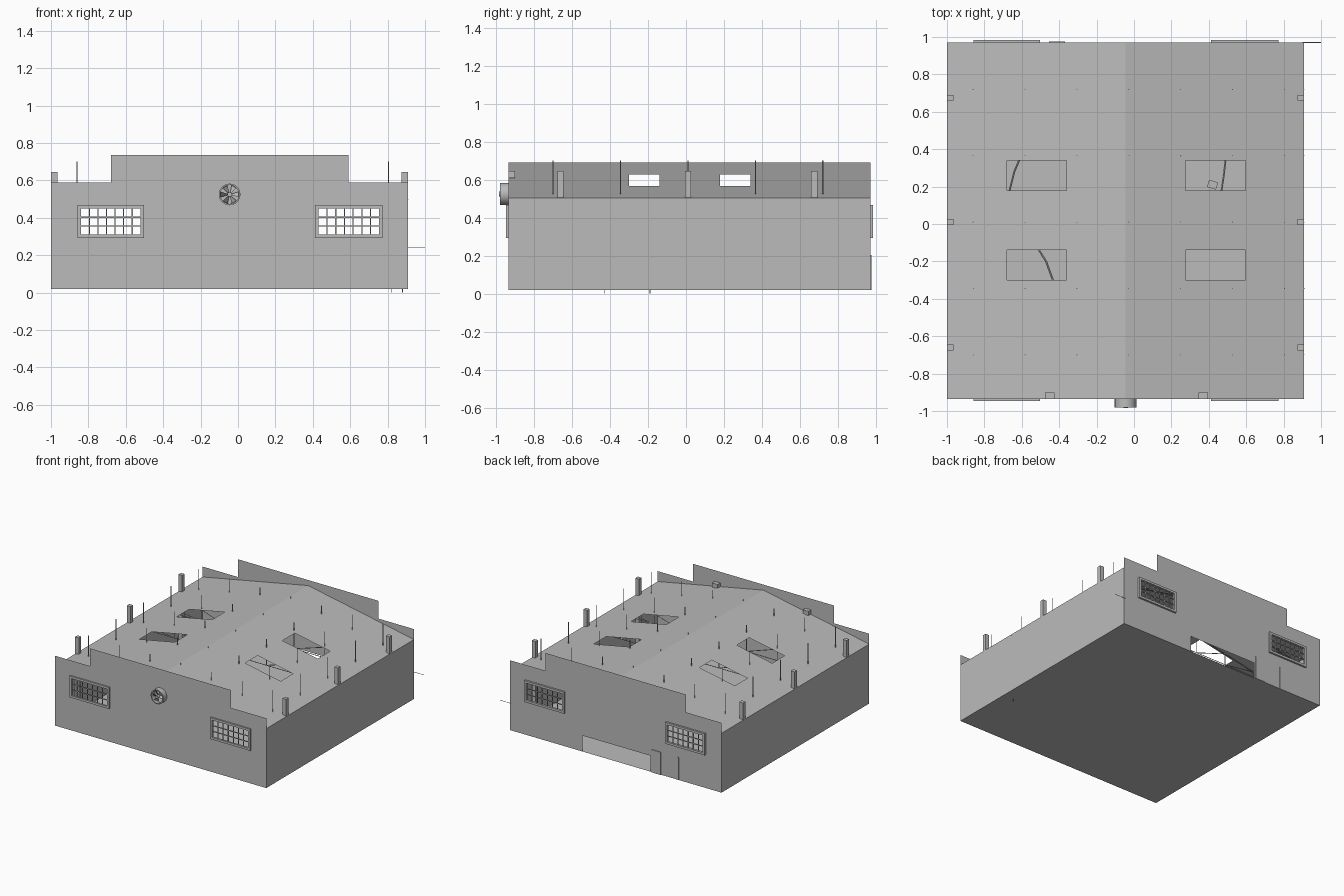
import bpy, bmesh, math
from mathutils import Vector, Matrix

cube = bpy.data.objects.get("Cube")
if cube:
    bpy.data.objects.remove(cube)

grey = bpy.data.materials.new("concrete_grey")
grey.use_nodes = True
COLOUR = (0.5, 0.5, 0.5, 1)
grey.diffuse_color = COLOUR
grey.node_tree.nodes["Principled BSDF"].inputs["Base Color"].default_value = COLOUR

# Main dimensions of the hall
LEFT, RIGHT, FRONT, BACK = -1.0, 0.91, -0.935, 0.97
MID = (LEFT + RIGHT) / 2
FLOOR, EAVE, RIDGE = 0.02, 0.505, 0.69
SLOPE = (RIDGE - EAVE) / (RIGHT - MID)


def roof_z(x):
    return RIDGE - SLOPE * abs(x - MID)


def finish(name, bm):
    mesh = bpy.data.meshes.new(name)
    bm.to_mesh(mesh)
    bm.free()
    mesh.materials.append(grey)
    obj = bpy.data.objects.new(name, mesh)
    bpy.context.collection.objects.link(obj)
    return obj


def rect(a0, a1, b0, b1):
    return [(a0, b0), (a1, b0), (a1, b1), (a0, b1)]


def sheet(name, loops, place, outward):
    """Thin surface from an outline and holes, placed in space."""
    bm = bmesh.new()
    edges = []
    for loop in loops:
        vs = [bm.verts.new(place(*p)) for p in loop]
        edges += [bm.edges.new((v, vs[i - 1])) for i, v in enumerate(vs)]
    bmesh.ops.triangle_fill(bm, use_beauty=True, edges=edges, normal=outward)
    bm.normal_update()
    for f in bm.faces:
        if f.normal.dot(Vector(outward)) < 0:
            f.normal_flip()
    return finish(name, bm)


def add_box(bm, x0, x1, y0, y1, z0, z1):
    size = Matrix.Diagonal((x1 - x0, y1 - y0, z1 - z0, 1))
    centre = Vector((x0 + x1, y0 + y1, z0 + z1)) / 2
    bmesh.ops.create_cube(bm, size=1, matrix=Matrix.Translation(centre) @ size)


def box(name, *bounds):
    bm = bmesh.new()
    add_box(bm, *bounds)
    return finish(name, bm)


def add_rod(bm, a, b, r=0.003, sides=4):
    a, b = Vector(a), Vector(b)
    turn = (b - a).to_track_quat('Z', 'Y').to_matrix().to_4x4()
    bmesh.ops.create_cone(bm, cap_ends=True, segments=sides, radius1=r, radius2=r,
                          depth=(b - a).length,
                          matrix=Matrix.Translation((a + b) / 2) @ turn)


# Gable walls with stepped parapets and window openings
windows = [(-0.84, -0.52), (0.43, 0.755)]
SILL, HEAD = 0.31, 0.45
parapet = [(LEFT, FLOOR), (RIGHT, FLOOR), (RIGHT, 0.59), (0.59, 0.59),
           (0.59, 0.735), (-0.68, 0.735), (-0.68, 0.59), (LEFT, 0.59)]
holes = [rect(a, b, SILL, HEAD) for a, b in windows]
sheet("front_wall", [parapet] + holes, lambda x, z: (x, FRONT, z), (0, -1, 0))
gate = [(-0.36, FLOOR), (-0.36, 0.15), (0.255, 0.15), (0.255, FLOOR)]
sheet("back_wall", [parapet[:1] + gate + parapet[1:]] + holes,
      lambda x, z: (x, BACK, z), (0, 1, 0))

# Side walls and floor
for name, x, d in (("right_wall", LEFT, -1), ("left_wall", RIGHT, 1)):
    sheet(name, [rect(FRONT, BACK, FLOOR, EAVE)], lambda y, z: (x, y, z), (d, 0, 0))
sheet("floor", [rect(LEFT, RIGHT, FRONT, BACK)], lambda x, y: (x, y, FLOOR), (0, 0, -1))

# Roof slopes with skylight openings
for name, edge, a, b in (("right_roof", LEFT, -0.68, -0.36), ("left_roof", RIGHT, 0.275, 0.595)):
    lights = [rect(a, b, -0.3, -0.14), rect(a, b, 0.18, 0.34)]
    sheet(name, [rect(edge, MID, FRONT, BACK)] + lights,
          lambda x, y: (x, y, roof_z(x)), (0, 0, 1))

# Window frames with bars
COLS, ROWS, BAR, RIM = 7, 3, 0.003, 0.018
for side, y0, y1 in (("front", FRONT - 0.012, FRONT + 0.004), ("back", BACK - 0.004, BACK + 0.015)):
    for i, (a, b) in enumerate(windows):
        bm = bmesh.new()
        add_box(bm, a - RIM, a, y0, y1, SILL - RIM, HEAD + RIM)
        add_box(bm, b, b + RIM, y0, y1, SILL - RIM, HEAD + RIM)
        add_box(bm, a, b, y0, y1, SILL - RIM, SILL)
        add_box(bm, a, b, y0, y1, HEAD, HEAD + RIM)
        ym = (y0 + y1) / 2
        for c in range(1, COLS):
            x = a + (b - a) * c / COLS
            add_box(bm, x - BAR, x + BAR, ym - BAR, ym + BAR, SILL, HEAD)
        for r in range(1, ROWS):
            z = SILL + (HEAD - SILL) * r / ROWS
            add_box(bm, a, b, ym - BAR, ym + BAR, z - BAR, z + BAR)
        finish(f"{side}_window_{i + 1}", bm)

# Side pillars rising above the eaves
for i, y in enumerate((-0.66, 0.01, 0.675)):
    for name, x in (("right", LEFT + 0.001), ("left", RIGHT - 0.035)):
        box(f"{name}_pillar_{i + 1}", x, x + 0.034, y - 0.016, y + 0.016, FLOOR, 0.645)

# Roof trusses whose posts poke through the roof
PANELS, LOW = 6, 0.485
posts = [-0.86 + 1.665 * k / PANELS for k in range(PANELS + 1)]
for i in range(5):
    y = -0.7 + 0.355 * i
    bm = bmesh.new()
    add_rod(bm, (LEFT, y, LOW), (RIGHT, y, LOW))
    for end in (LEFT, RIGHT):
        add_rod(bm, (end, y, EAVE - 0.008), (MID, y, RIDGE - 0.008))
    for k, x in enumerate(posts):
        add_rod(bm, (x, y, LOW), (x, y, 0.70))
        if k:
            ends = (posts[k - 1], x) if k > PANELS / 2 else (x, posts[k - 1])
            add_rod(bm, (ends[0], y, LOW), (ends[1], y, roof_z(ends[1]) - 0.008))
    finish(f"truss_{i + 1}", bm)

# Round wall fan: open duct, blades and hub
FAN = Vector((MID, 0, 0.525))
bm = bmesh.new()
rings = []
for r, y in ((0.058, FRONT), (0.058, -0.98), (0.05, -0.98), (0.05, FRONT - 0.003)):
    angles = [math.tau * k / 24 for k in range(24)]
    rings.append([bm.verts.new(FAN + Vector((r * math.cos(t), y, r * math.sin(t)))) for t in angles])
for low, high in zip(rings, rings[1:]):
    for k in range(24):
        bm.faces.new((low[k - 1], low[k], high[k], high[k - 1]))
bmesh.ops.recalc_face_normals(bm, faces=bm.faces)
duct = finish("fan_duct", bm)
bm = bmesh.new()
add_rod(bm, FAN + Vector((0, FRONT, 0)), FAN + Vector((0, -0.985, 0)), 0.012, 16)
for k in range(6):
    corners = []
    for r, t, y in ((0.01, -0.3, -0.97), (0.05, -0.3, -0.97), (0.05, 0.3, -0.95), (0.01, 0.3, -0.95)):
        t += math.tau * k / 6
        corners.append(bm.verts.new(FAN + Vector((r * math.cos(t), y, r * math.sin(t)))))
    bm.faces.new(corners)
finish("fan_blades", bm)
bpy.ops.object.select_all(action='DESELECT')
duct.select_set(True)
bpy.context.view_layer.objects.active = duct
bpy.ops.object.shade_smooth_by_angle()

# Small boxes behind the front parapet
for i, x in enumerate((-0.45, 0.37)):
    box(f"parapet_box_{i + 1}", x - 0.025, x + 0.025, FRONT, -0.9, 0.61, 0.645)

# Back door plate, post, and loose rods
box("back_door", -0.455, -0.37, BACK, BACK + 0.006, FLOOR, 0.205)
box("back_post", -0.615, -0.605, BACK, BACK + 0.005, FLOOR, 0.205)
bm = bmesh.new()
add_rod(bm, (RIGHT - 0.01, BACK, 0.24), (1, BACK, 0.24), 0.002)
for x, y in ((0.82, -0.43), (0.88, -0.19)):
    add_rod(bm, (x, y, 0), (x, y, FLOOR), 0.002)
finish("loose_rods", bm)

# Hoses and a crate lying on the floor
hoses = [[(-0.61, 0.35), (-0.64, 0.28), (-0.67, 0.16)],
         [(-0.52, -0.12), (-0.47, -0.2), (-0.43, -0.31)],
         [(0.49, 0.35), (0.48, 0.26), (0.465, 0.16)]]
for i, path in enumerate(hoses):
    bm = bmesh.new()
    for p, q in zip(path, path[1:]):
        add_rod(bm, (*p, FLOOR + 0.006), (*q, FLOOR + 0.006), 0.006, 6)
    finish(f"floor_hose_{i + 1}", bm)
crate = box("crate", -0.025, 0.025, -0.02, 0.02, 0, 0.04)
crate.matrix_world = Matrix.Translation((0.42, 0.21, FLOOR)) @ Matrix.Rotation(-0.3, 4, 'Z')
